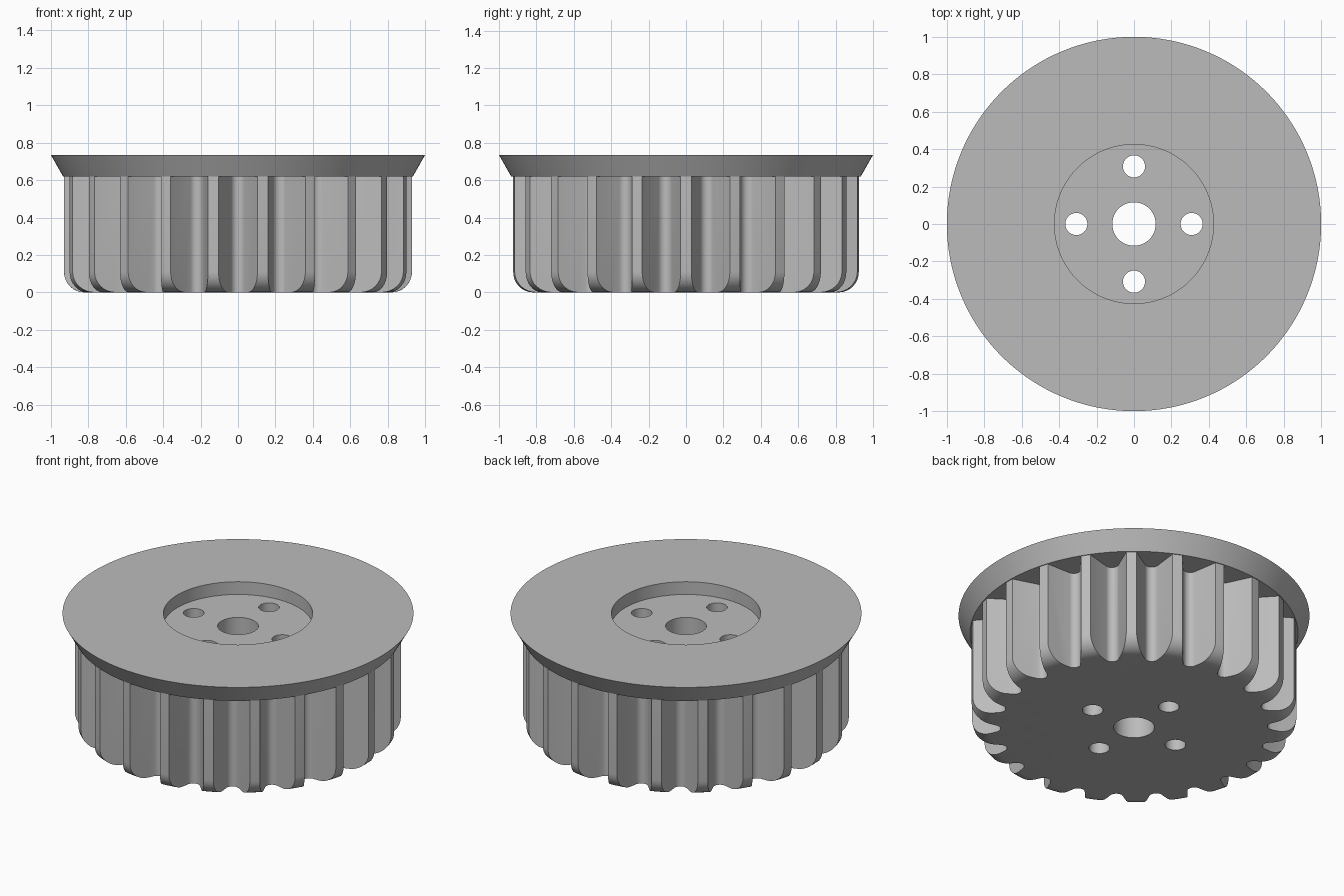
import bpy, bmesh, math
from mathutils import Matrix, Vector

cube = bpy.data.objects.get("Cube")
if cube:
    bpy.data.objects.remove(cube, do_unlink=True)

TEETH, SEGMENTS = 22, 176
HUB_R, FILLET, FLANGE_Z, TOP_Z = 0.93, 0.11, 0.62, 0.735

grey = bpy.data.materials.new("machined grey")
grey.use_nodes = True
grey.diffuse_color = (0.5, 0.5, 0.5, 1)
grey.node_tree.nodes["Principled BSDF"].inputs["Base Color"].default_value = (0.5, 0.5, 0.5, 1)


def make_object(name, bm):
    bmesh.ops.recalc_face_normals(bm, faces=bm.faces)
    mesh = bpy.data.meshes.new(name)
    bm.to_mesh(mesh)
    bm.free()
    mesh.materials.append(grey)
    obj = bpy.data.objects.new(name, mesh)
    bpy.context.collection.objects.link(obj)
    return obj


def lathe(name, profile):
    """Closed solid of revolution; the profile runs from axis to axis."""
    bm = bmesh.new()
    verts = [bm.verts.new((r, 0, z)) for r, z in profile]
    edges = [bm.edges.new(pair) for pair in zip(verts, verts[1:])]
    bmesh.ops.spin(bm, geom=verts + edges, cent=(0, 0, 0), axis=(0, 0, 1),
                   angle=math.tau, steps=SEGMENTS, use_duplicate=False)
    bmesh.ops.remove_doubles(bm, verts=bm.verts, dist=1e-4)
    # Replace the end fans with single flat caps
    for z in (profile[0][1], profile[-1][1]):
        fan = [f for f in bm.faces if any(v.co.xy.length < 1e-3 and abs(v.co.z - z) < 1e-4
                                         for v in f.verts)]
        bmesh.ops.dissolve_faces(bm, faces=fan, use_verts=True)
    return make_object(name, bm)


def add_prism(bm, outline, z0, z1, angle=0):
    turn = Matrix.Rotation(angle, 4, "Z")
    face = bm.faces.new([bm.verts.new(turn @ Vector((x, y, z0))) for x, y in outline])
    new = bmesh.ops.extrude_face_region(bm, geom=[face])["geom"]
    bmesh.ops.translate(bm, vec=(0, 0, z1 - z0),
                        verts=[g for g in new if isinstance(g, bmesh.types.BMVert)])


def cut(obj, cutter):
    mod = obj.modifiers.new("cut", "BOOLEAN")
    mod.operation, mod.solver, mod.object = "DIFFERENCE", "EXACT", cutter
    bpy.ops.object.select_all(action="DESELECT")
    bpy.context.view_layer.objects.active = obj
    obj.select_set(True)
    bpy.ops.object.modifier_apply(modifier=mod.name)


# Hub with a rounded lower edge
arc = [i / 8 * math.pi / 2 for i in range(9)]
edge = [(HUB_R - FILLET + FILLET * math.sin(a), FILLET - FILLET * math.cos(a)) for a in arc]
hub = lathe("toothed_hub", [(0, 0)] + edge + [(HUB_R, FLANGE_Z + 0.01), (0, FLANGE_Z + 0.01)])

# Conical flange with a round recess in its top
flange = lathe("flange", [(0, FLANGE_Z), (0.935, FLANGE_Z), (1, TOP_Z),
                          (0.425, TOP_Z), (0.425, 0.655), (0, 0.655)])

# Tapered grooves with rounded roots, leaving narrow tooth tips
bm = bmesh.new()
ROOT, TIP = 0.04, 0.107
root = [(0.80 - ROOT * math.cos(a), ROOT * math.sin(a))
        for a in [math.radians(d) for d in range(-60, 61, 15)]]
slope = (TIP - root[-1][1]) / (HUB_R - root[-1][0])
outer = TIP + slope * 0.07
outline = root + [(HUB_R + 0.07, outer), (HUB_R + 0.07, -outer)]
for i in range(TEETH):
    add_prism(bm, outline, -0.1, 0.8, (i + 0.5) * math.tau / TEETH)
groove_cutter = make_object("groove_cutter", bm)

# Centre bore and four bolt holes
bm = bmesh.new()
for x, y, r in [(0, 0, 0.116)] + [(0.308 * math.cos(k * math.pi / 2),
                                   0.308 * math.sin(k * math.pi / 2), 0.059) for k in range(4)]:
    ring = [(x + r * math.cos(i * math.tau / 48), y + r * math.sin(i * math.tau / 48))
            for i in range(48)]
    add_prism(bm, ring, -0.1, 0.9)
hole_cutter = make_object("hole_cutter", bm)

cut(hub, groove_cutter)
for part in (hub, flange):
    cut(part, hole_cutter)
for cutter in (groove_cutter, hole_cutter):
    bpy.data.objects.remove(cutter, do_unlink=True)

# Smooth curved walls, sharp rims
for part in (hub, flange):
    bpy.ops.object.select_all(action="DESELECT")
    part.select_set(True)
    bpy.context.view_layer.objects.active = part
    bpy.ops.object.shade_smooth_by_angle(angle=math.radians(25))
